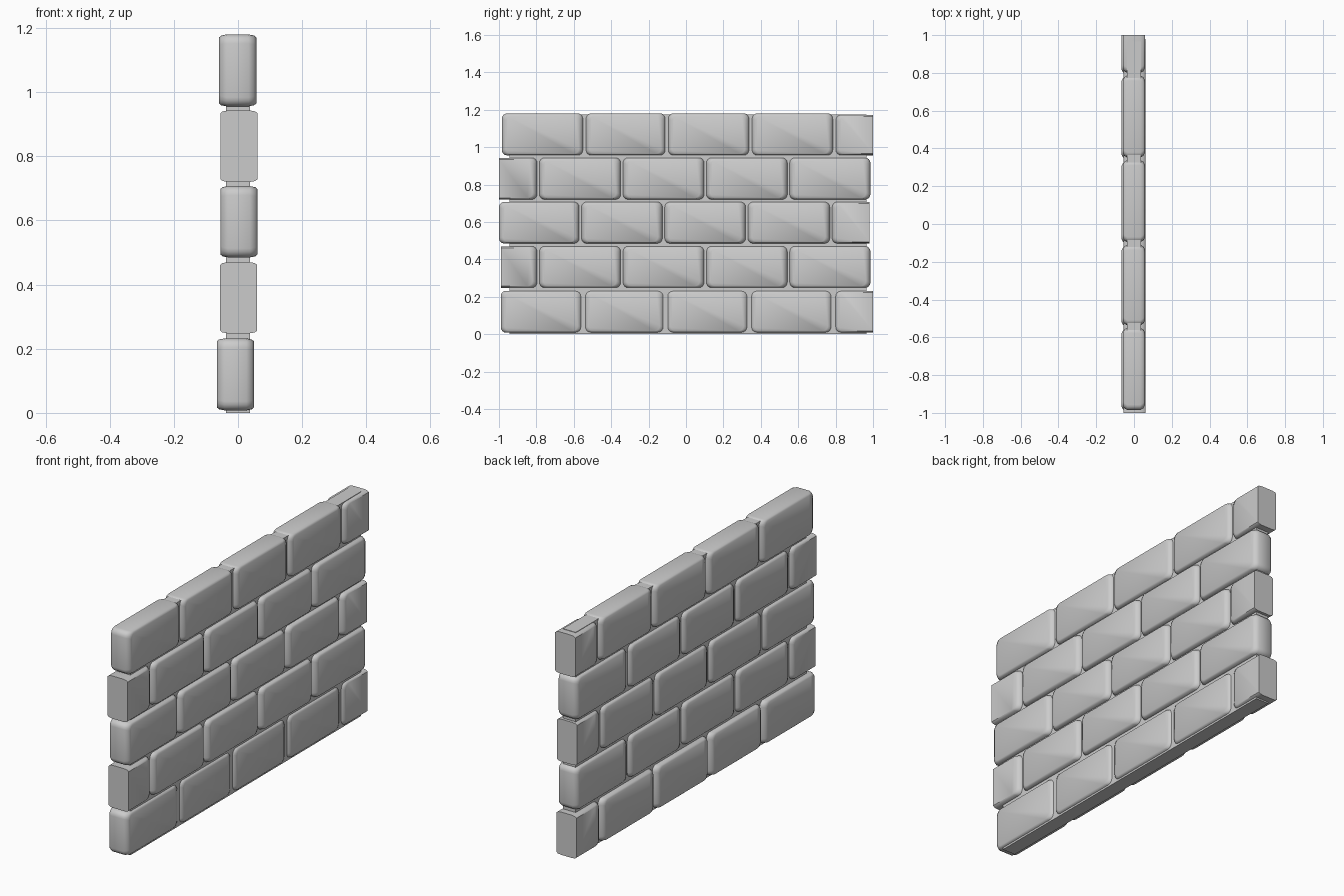
import bpy, bmesh, math

if "Cube" in bpy.data.objects:
    bpy.data.objects.remove(bpy.data.objects["Cube"])

HALF_X = 0.058   # half the brick depth
RADIUS = 0.028   # rounding of brick corners seen from the wall face

# depth level, inset along y, inset along z: softens the brick rims
LEVELS = [(-HALF_X, 0.024, 0.009), (-HALF_X + 0.007, 0.010, 0.003), (-HALF_X + 0.024, 0, 0)]
LEVELS += [(-x, dy, dz) for x, dy, dz in reversed(LEVELS)]


def outline(y0, y1, z0, z1, cut0, cut1):
    """Rounded rectangle; a cut end keeps square corners."""
    pts = []
    corners = [(y1, z1, -1, -1, 0, cut1), (y0, z1, 1, -1, 90, cut0),
               (y0, z0, 1, 1, 180, cut0), (y1, z0, -1, 1, 270, cut1)]
    for y, z, sy, sz, start, cut in corners:
        if cut:
            pts.append((y, z))
            continue
        cy, cz = y + sy * RADIUS, z + sz * RADIUS
        for i in range(5):
            a = math.radians(start + 22.5 * i)
            pts.append((cy + RADIUS * math.cos(a), cz + RADIUS * math.sin(a)))
    return pts


def brick(name, y0, y1, z0, z1, xc, cut0=False, cut1=False):
    bm = bmesh.new()
    rings = []
    for x, dy, dz in LEVELS:
        pts = outline(y0 + (0 if cut0 else dy), y1 - (0 if cut1 else dy),
                      z0 + dz, z1 - dz, cut0, cut1)
        rings.append([bm.verts.new((x + xc, y, z)) for y, z in pts])
    n = len(rings[0])
    for a, b in zip(rings, rings[1:]):
        for i in range(n):
            j = (i + 1) % n
            bm.faces.new((a[i], a[j], b[j], b[i]))
    bm.faces.new(rings[0])
    bm.faces.new(rings[-1])
    bmesh.ops.recalc_face_normals(bm, faces=bm.faces[:])
    me = bpy.data.meshes.new(name)
    bm.to_mesh(me)
    bm.free()
    ob = bpy.data.objects.new(name, me)
    bpy.context.collection.objects.link(ob)
    bpy.ops.object.select_all(action='DESELECT')
    ob.select_set(True)
    bpy.context.view_layer.objects.active = ob
    bpy.ops.object.shade_smooth_by_angle(angle=math.radians(45))


# Mortar core
bpy.ops.mesh.primitive_cube_add(size=1, location=(0, 0.011, 0.5875))
core = bpy.context.object
core.name = "mortar"
core.scale = (0.074, 1.908, 1.175)

# Courses: z range, depth offset, wall start, joint centres, wall end, cut at start?
courses = [
    (0.008, 0.232, -0.008, -0.99, (-0.55, -0.11, 0.338, 0.788), 1.0, False),
    (0.248, 0.470, 0.002, -0.99, (-0.79, -0.343, 0.103, 0.548), 0.986, True),
    (0.485, 0.707, 0.003, -1.0, (-0.565, -0.12, 0.325, 0.775), 0.98, False),
    (0.720, 0.943, 0.003, -1.0, (-0.79, -0.343, 0.103, 0.548), 0.986, True),
    (0.956, 1.180, -0.001, -0.985, (-0.543, -0.103, 0.345, 0.793), 1.0, False),
]
GAP = 0.006
for r, (z0, z1, xc, start, joints, end, cut_start) in enumerate(courses):
    starts = [start] + [j + GAP for j in joints]
    ends = [j - GAP for j in joints] + [end]
    last = len(starts) - 1
    for i, (y0, y1) in enumerate(zip(starts, ends)):
        top = z1 - (0.007 if r == 4 and i == last else 0)
        brick(f"brick_{r + 1}_{i + 1}", y0, y1, z0, top, xc,
              cut_start and i == 0, not cut_start and i == last)
